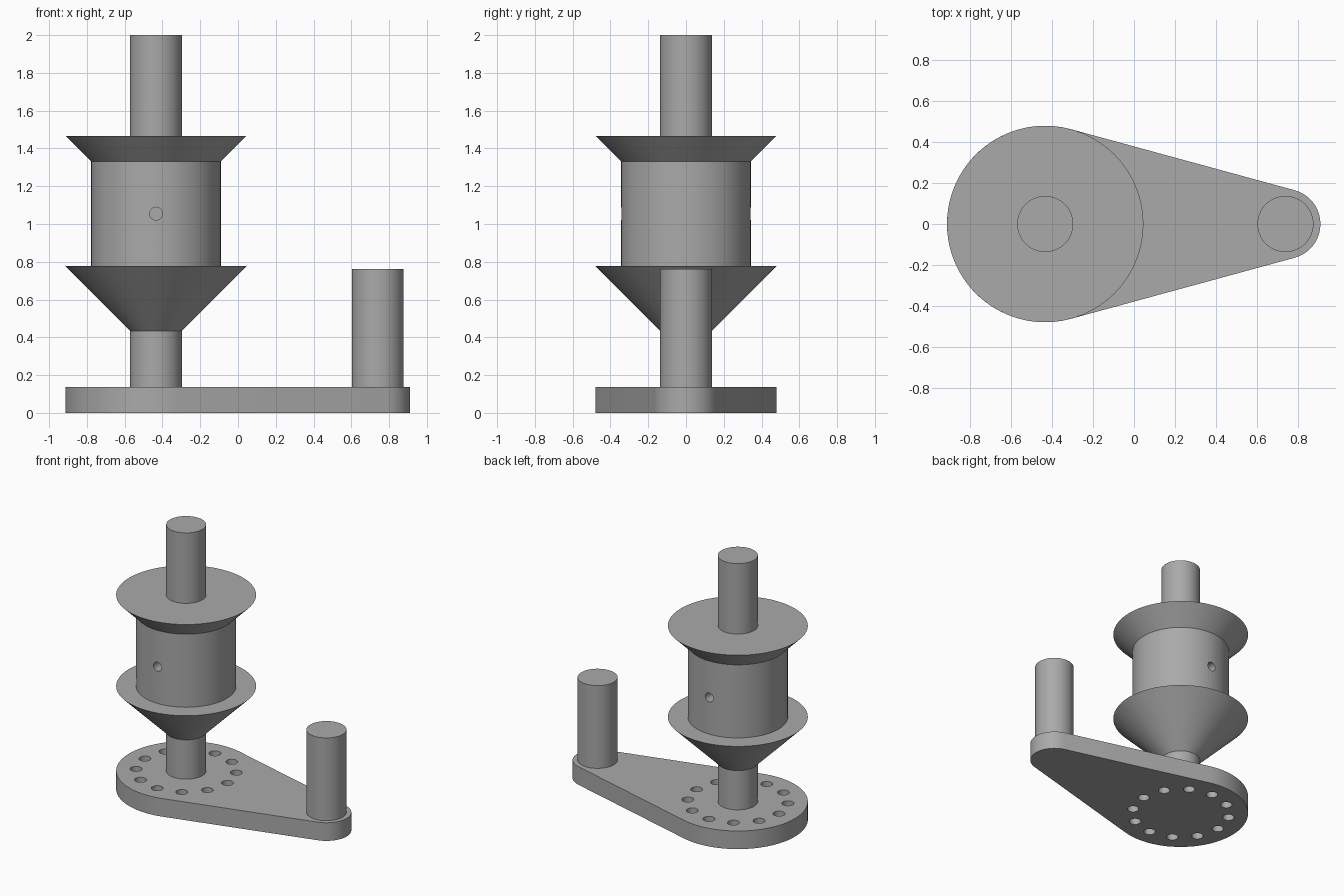
import bpy, bmesh
from math import cos, sin, acos, pi, radians
from mathutils import Matrix, Vector

if "Cube" in bpy.data.objects:
    bpy.data.objects.remove(bpy.data.objects["Cube"])

# Shared dimensions
HUB_X, POST_X = -0.434, 0.74
SHAFT_R, DRUM_R, FLANGE_R, TIP_R = 0.137, 0.343, 0.48, 0.171
BASE_H = 0.137
SEGMENTS = 64

grey = bpy.data.materials.new("machined grey")
grey.use_nodes = True
grey.diffuse_color = (0.4, 0.4, 0.4, 1)
grey.node_tree.nodes["Principled BSDF"].inputs["Base Color"].default_value = grey.diffuse_color


def make_object(name, bm):
    bmesh.ops.recalc_face_normals(bm, faces=bm.faces)
    mesh = bpy.data.meshes.new(name)
    bm.to_mesh(mesh)
    bm.free()
    mesh.materials.append(grey)
    obj = bpy.data.objects.new(name, mesh)
    bpy.context.collection.objects.link(obj)
    return obj


def add_cylinder(bm, radius, start, end, segments=SEGMENTS):
    start, end = Vector(start), Vector(end)
    axis = end - start
    turn = axis.to_track_quat("Z", "Y").to_matrix().to_4x4()
    bmesh.ops.create_cone(bm, cap_ends=True, segments=segments, radius1=radius,
                          radius2=radius, depth=axis.length,
                          matrix=Matrix.Translation((start + end) / 2) @ turn)


def cylinder(name, radius, x, z0, z1):
    bm = bmesh.new()
    add_cylinder(bm, radius, (x, 0, z0), (x, 0, z1))
    return make_object(name, bm)


def revolve(name, profile, x):
    bm = bmesh.new()
    verts = [bm.verts.new((x + r, 0, z)) for r, z in profile]
    edges = [bm.edges.new(pair) for pair in zip(verts, verts[1:])]
    bmesh.ops.spin(bm, geom=verts + edges, cent=(x, 0, 0), axis=(0, 0, 1),
                   angle=2 * pi, steps=SEGMENTS)
    bmesh.ops.remove_doubles(bm, verts=bm.verts, dist=1e-5)
    return make_object(name, bm)


def cut(obj, cutter_bm):
    cutter = make_object("hole_cutter", cutter_bm)
    cutter.hide_render = True
    mod = obj.modifiers.new("holes", "BOOLEAN")
    mod.operation, mod.solver, mod.object = "DIFFERENCE", "EXACT", cutter
    bpy.context.view_layer.objects.active = obj
    bpy.ops.object.modifier_apply(modifier=mod.name)
    bpy.data.objects.remove(cutter)


def arc(x, r, a0, a1, steps):
    angles = [a0 + (a1 - a0) * i / steps for i in range(steps + 1)]
    return [(x + r * cos(a), r * sin(a), 0) for a in angles]


# Teardrop base: two arcs joined by their common tangents
tangent = acos((FLANGE_R - TIP_R) / (POST_X - HUB_X))
bm = bmesh.new()
outline = (arc(HUB_X, FLANGE_R, tangent, 2 * pi - tangent, 44)
           + arc(POST_X, TIP_R, -tangent, tangent, 24))
face = bm.faces.new([bm.verts.new(p) for p in outline])
top = bmesh.ops.extrude_face_region(bm, geom=[face])["geom"]
bmesh.ops.translate(bm, vec=(0, 0, BASE_H),
                    verts=[v for v in top if isinstance(v, bmesh.types.BMVert)])
base = make_object("base_plate", bm)

# Ring of through holes in the base
bm = bmesh.new()
for i in range(12):
    a = radians(30 * i)
    x, y = HUB_X + 0.345 * cos(a), 0.345 * sin(a)
    add_cylinder(bm, 0.041, (x, y, -0.1), (x, y, BASE_H + 0.1), 24)
cut(base, bm)

# Spool: lower cone, drum and upper flange, bored cross-wise
spool = revolve("spool", [(0, 0.434), (SHAFT_R, 0.434), (FLANGE_R, 0.777),
                          (DRUM_R, 0.777), (DRUM_R, 1.33), (FLANGE_R, 1.467),
                          (0, 1.467)], HUB_X)
bm = bmesh.new()
for side in (-1, 1):
    add_cylinder(bm, 0.034, (HUB_X, side * 0.137, 1.055),
                 (HUB_X, side * 0.6, 1.055), 24)
cut(spool, bm)

# Shaft sections and crank post
parts = [base, spool,
         cylinder("lower_shaft", SHAFT_R, HUB_X, BASE_H, 0.434),
         cylinder("upper_shaft", SHAFT_R, HUB_X, 1.467, 2.0),
         cylinder("crank_post", SHAFT_R, POST_X, BASE_H, 0.763)]

# Smooth round walls with crisp edges
bpy.ops.object.select_all(action="DESELECT")
for part in parts:
    part.select_set(True)
bpy.context.view_layer.objects.active = base
bpy.ops.object.shade_smooth_by_angle(angle=radians(30))
